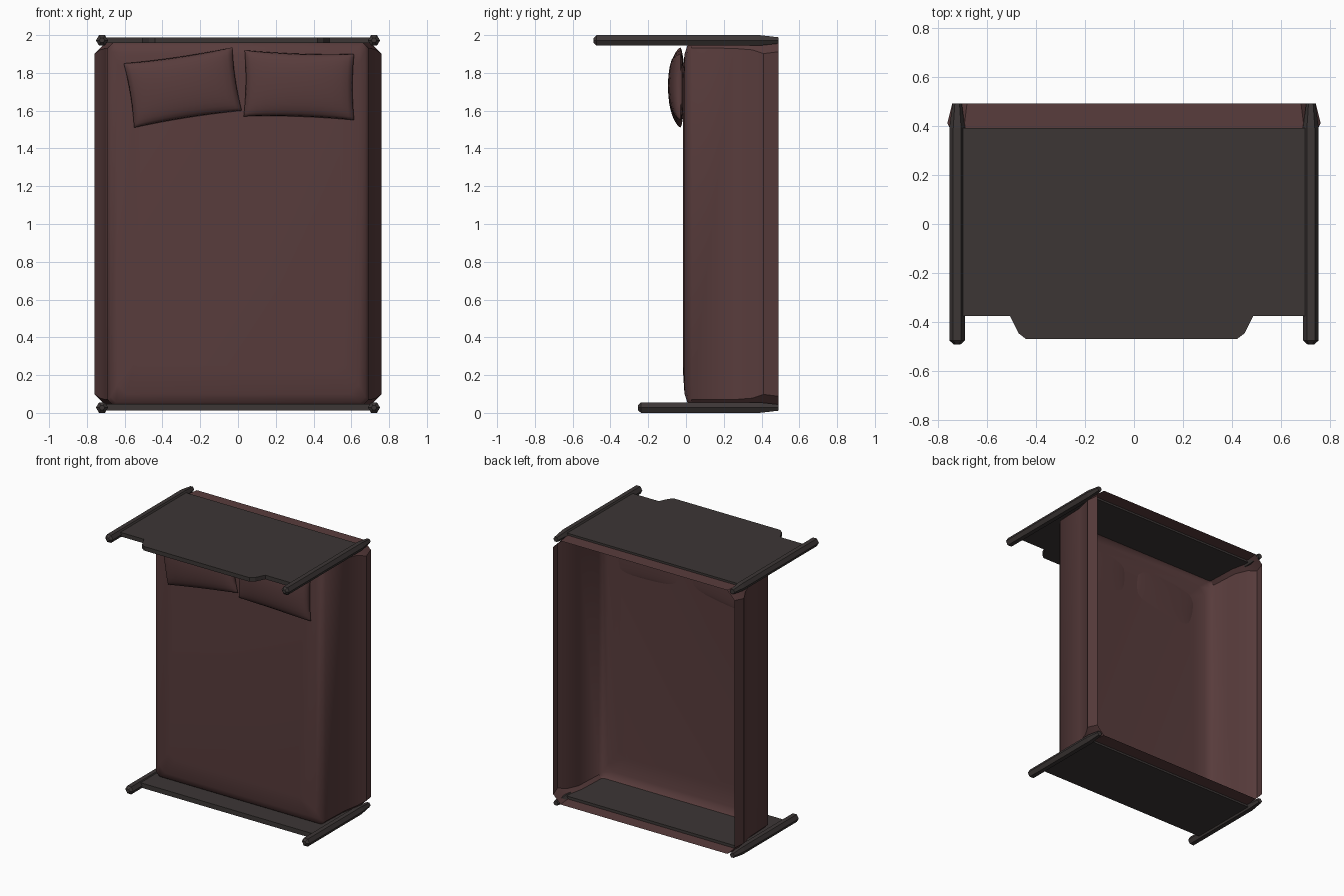
import bpy, bmesh, math
from mathutils import Vector, Matrix

if "Cube" in bpy.data.objects:
    bpy.data.objects.remove(bpy.data.objects["Cube"])


def material(name, rgb):
    m = bpy.data.materials.new(name)
    m.diffuse_color = (*rgb, 1)
    m.use_nodes = True
    m.node_tree.nodes["Principled BSDF"].inputs["Base Color"].default_value = m.diffuse_color
    return m


CLOTH = material("dark red-brown cloth", (0.098, 0.045, 0.045))
WOOD = material("dark grey-brown wood", (0.045, 0.037, 0.036))


def make(name, bm, mat, smooth=None):
    bmesh.ops.recalc_face_normals(bm, faces=bm.faces)
    me = bpy.data.meshes.new(name)
    bm.to_mesh(me)
    bm.free()
    me.materials.append(mat)
    ob = bpy.data.objects.new(name, me)
    bpy.context.collection.objects.link(ob)
    if smooth:
        bpy.context.view_layer.objects.active = ob
        ob.select_set(True)
        bpy.ops.object.shade_smooth_by_angle(angle=math.radians(smooth))
        ob.select_set(False)
    return ob


def loft(bm, rings, cap_first=True, cap_last=True):
    vs = [[bm.verts.new(p) for p in r] for r in rings]
    n = len(vs[0])
    for a, b in zip(vs, vs[1:]):
        for i in range(n):
            j = (i + 1) % n
            bm.faces.new((a[i], a[j], b[j], b[i]))
    if cap_first:
        bm.faces.new(vs[0])
    if cap_last:
        bm.faces.new(vs[-1])


# Bedspread: chamfered rings lofted from the bed top (-y) to the open hem (+y)
def blanket_ring(a, y, lo, hi, c):
    pts = [(a, lo + c), (a, hi - c), (a - c, hi), (-a + c, hi),
           (-a, hi - c), (-a, lo + c), (-a + c, lo), (a - c, lo)]
    return [(x, y, z) for x, z in pts]


bm = bmesh.new()
loft(bm, [blanket_ring(*r) for r in (
    (0.55, -0.016, 0.22, 1.80, 0.05),
    (0.64, -0.008, 0.10, 1.90, 0.05),
    (0.675, 0.008, 0.055, 1.945, 0.03),
    (0.69, 0.03, 0.040, 1.962, 0.03),
    (0.70, 0.25, 0.030, 1.970, 0.04),
    (0.73, 0.35, 0.028, 1.972, 0.05),
    (0.76, 0.41, 0.028, 1.972, 0.07),
    (0.74, 0.49, 0.028, 1.972, 0.06))], cap_last=False)
blanket = make("bedspread", bm, CLOTH, 40)
# outward normals on the open shell: the top must face -y
if blanket.data.polygons[-1].normal.y > 0:
    blanket.data.flip_normals()


# Pillows: pinched four-corner cushions
def pillow(name, corners):
    n = 14
    c = [Vector(p) for p in corners]      # top-left, top-right, bottom-right, bottom-left
    bm = bmesh.new()
    for depth in (-0.066, 0.022):
        grid = []
        for i in range(n + 1):
            u = math.sin(math.pi / 2 * (2 * i / n - 1))
            row = []
            for j in range(n + 1):
                v = math.sin(math.pi / 2 * (2 * j / n - 1))
                pu = u * (1 - 0.03 * (1 - v * v))
                pv = v * (1 - 0.05 * (1 - u * u))
                s, t = (pu + 1) / 2, (pv + 1) / 2
                p = c[3].lerp(c[2], s).lerp(c[0].lerp(c[1], s), t)
                h = max(0, (1 - u * u) * (1 - v * v)) ** 0.33
                row.append(bm.verts.new((p.x, -0.029 + depth * h, p.y)))
            grid.append(row)
        for i in range(n):
            for j in range(n):
                bm.faces.new((grid[i][j], grid[i + 1][j], grid[i + 1][j + 1], grid[i][j + 1]))
    bmesh.ops.remove_doubles(bm, verts=bm.verts, dist=0.0005)
    make(name, bm, CLOTH, 60)


pillow("left_pillow", [(-0.605, 1.85), (-0.03, 1.935), (0.02, 1.60), (-0.55, 1.51)])
pillow("right_pillow", [(0.035, 1.92), (0.615, 1.90), (0.615, 1.55), (0.03, 1.57)])


# Hexagonal bedposts with tapered feet
def post(name, x, z, tip):
    bm = bmesh.new()
    loft(bm, [[(x + r * math.cos(k * math.pi / 3), y, z + r * math.sin(k * math.pi / 3))
               for k in range(6)]
              for y, r in ((tip, 0.014), (tip + 0.016, 0.032), (0.39, 0.032), (0.49, 0.019))])
    make(name, bm, WOOD)


for side, sx in (("left", -1), ("right", 1)):
    post("head_post_" + side, sx * 0.72, 1.972, -0.49)
    post("foot_post_" + side, sx * 0.72, 0.028, -0.255)


# Boards: outlines extruded along z
def board(name, outline, z0, z1):
    bm = bmesh.new()
    loft(bm, [[(x, y, z) for x, y in outline] for z in (z0, z1)])
    make(name, bm, WOOD)


half = [(0.70, 0.39), (0.70, -0.375), (0.485, -0.375), (0.45, -0.445), (0.42, -0.468)]
mirrored = [(-x - 0.02 if x < 0.6 else -x, y) for x, y in reversed(half)]
board("headboard", half + mirrored, 1.957, 1.987)
board("footboard", [(0.70, 0.39), (0.70, -0.135), (-0.70, -0.135), (-0.70, 0.39)], 0.013, 0.048)
